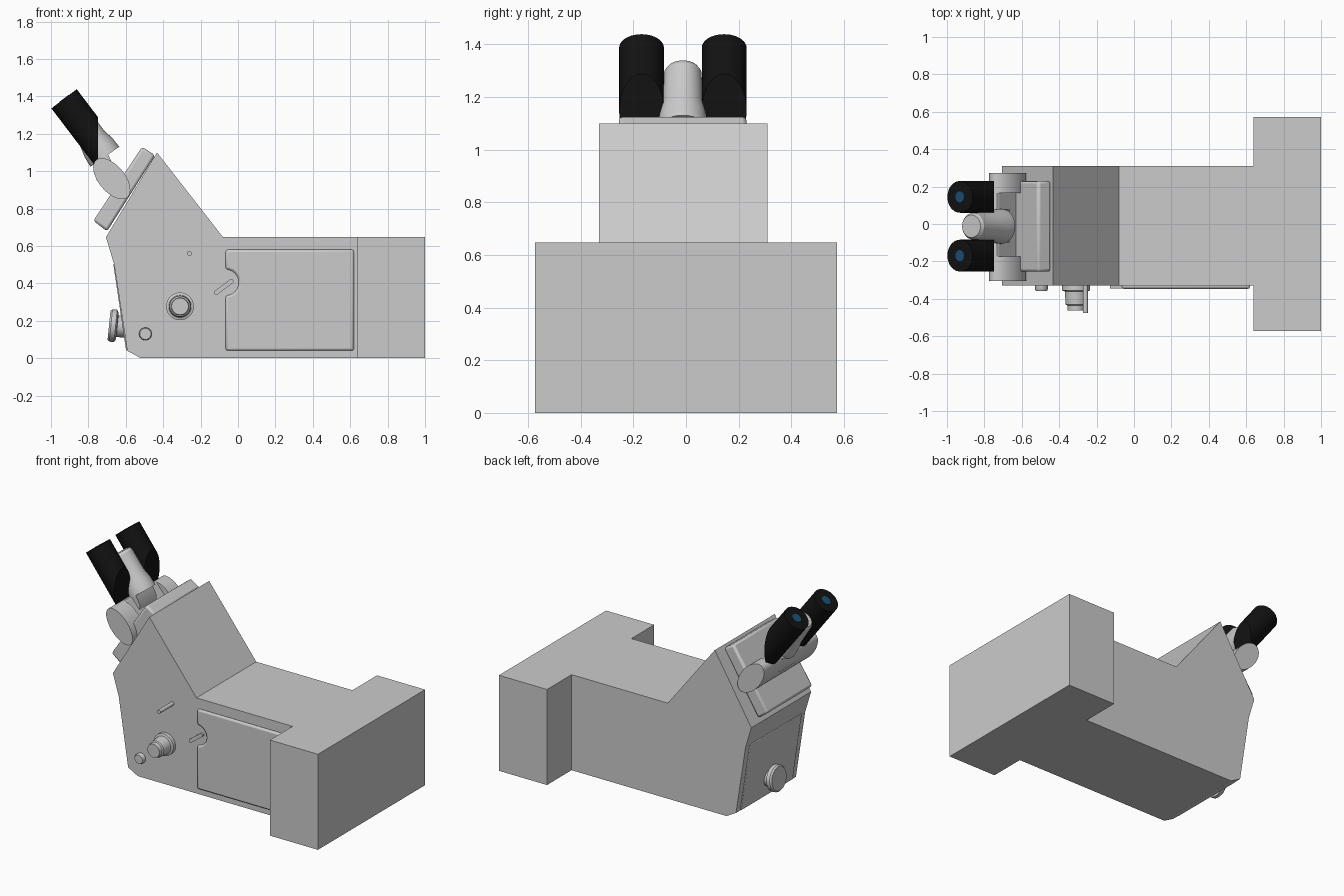
import bpy, bmesh, math
from mathutils import Vector

if "Cube" in bpy.data.objects:
    bpy.data.objects.remove(bpy.data.objects["Cube"])

YC = -0.012  # centre plane of the body


def material(name, col):
    m = bpy.data.materials.new(name)
    m.diffuse_color = (*col, 1)
    m.use_nodes = True
    m.node_tree.nodes["Principled BSDF"].inputs["Base Color"].default_value = m.diffuse_color
    return m


BLACK = material("black_rubber", (0.006, 0.006, 0.006))
BLUE = material("blue_lens", (0.01, 0.08, 0.18))


def finish(name, bm, mat=None, bevel=0, smooth=True):
    bmesh.ops.recalc_face_normals(bm, faces=bm.faces)
    me = bpy.data.meshes.new(name)
    bm.to_mesh(me)
    bm.free()
    ob = bpy.data.objects.new(name, me)
    bpy.context.collection.objects.link(ob)
    if mat:
        me.materials.append(mat)
    if bevel:
        b = ob.modifiers.new("bevel", 'BEVEL')
        b.width, b.segments = bevel, 2
        b.limit_method, b.angle_limit = 'ANGLE', math.radians(40)
    if smooth:
        bpy.ops.object.select_all(action='DESELECT')
        ob.select_set(True)
        bpy.context.view_layer.objects.active = ob
        bpy.ops.object.shade_smooth_by_angle(angle=math.radians(30))
    return ob


def prism(name, pts, y0, y1, bevel=0, smooth=True):
    """Extrude an x-z profile from y0 to y1."""
    bm = bmesh.new()
    f = bm.faces.new([bm.verts.new((x, y0, z)) for x, z in pts])
    ext = bmesh.ops.extrude_face_region(bm, geom=[f])["geom"]
    bmesh.ops.translate(bm, vec=(0, y1 - y0, 0),
                        verts=[v for v in ext if isinstance(v, bmesh.types.BMVert)])
    return finish(name, bm, None, bevel, smooth)


def lathe(name, base, axis, prof, mat=None, cut_x=None, n=40):
    """Capped turned part: prof lists (distance along axis, radius)."""
    rot = Vector((0, 0, 1)).rotation_difference(Vector(axis).normalized())
    bm = bmesh.new()
    rings = []
    for t, r in prof:
        rings.append([bm.verts.new(Vector(base) + rot @ Vector(
            (r * math.cos(2 * math.pi * i / n), r * math.sin(2 * math.pi * i / n), t)))
            for i in range(n)])
    for a, b in zip(rings, rings[1:]):
        for i in range(n):
            j = (i + 1) % n
            bm.faces.new((a[i], a[j], b[j], b[i]))
    bm.faces.new(rings[0])
    bm.faces.new(rings[-1])
    if cut_x is not None:
        cut = bmesh.ops.bisect_plane(bm, geom=bm.verts[:] + bm.edges[:] + bm.faces[:],
                                     plane_co=(cut_x, 0, 0), plane_no=(1, 0, 0), clear_outer=True)
        edges = [e for e in cut["geom_cut"] if isinstance(e, bmesh.types.BMEdge)]
        bmesh.ops.contextual_create(bm, geom=edges)
    return finish(name, bm, mat)


# main body and wide rear block
prism("body", [(-0.52, 0), (0.64, 0), (0.64, 0.647), (-0.08, 0.647), (-0.433, 1.10),
               (-0.706, 0.647), (-0.662, 0.50), (-0.592, 0.04)], -0.33, 0.31, smooth=False)
prism("rear_block", [(0.64, 0), (1, 0), (1, 0.647), (0.64, 0.647)], -0.573, 0.573, smooth=False)

# side door with a half-round notch
notch = [(-0.066 + 0.07 * math.cos(a), 0.405 + 0.07 * math.sin(a))
         for a in (math.radians(-90 + 15 * i) for i in range(13))]
prism("side_door", [(-0.066, 0.04)] + notch + [(-0.066, 0.58), (0.62, 0.58), (0.62, 0.04)],
      -0.347, -0.32, 0.012)

# slanted lever in the notch
d = Vector((0.8, 0.6))
q = Vector((-0.6, 0.8)) * 0.012
a, b = Vector((-0.12, 0.348)), Vector((-0.032, 0.414))
prism("notch_lever", [a - q, b - q, b + d * 0.008, b + q, a + q, a - d * 0.008], -0.345, -0.325)

# side controls
lathe("focus_knob", (-0.31, -0.32, 0.277), (0, -1, 0),
      [(0, 0.074), (0.035, 0.074), (0.04, 0.06), (0.11, 0.055), (0.115, 0.047), (0.142, 0.045)])
lathe("side_pin", (-0.26, -0.32, 0.56), (0, -1, 0), [(0, 0.013), (0.155, 0.013)], n=20)
lathe("small_knob", (-0.495, -0.32, 0.13), (0, -1, 0), [(0, 0.034), (0.03, 0.034), (0.037, 0.03)])

# sloping end panel and its knob
prism("end_panel", [(-0.667, 0.505), (-0.598, 0.04), (-0.58, 0.04), (-0.648, 0.505)],
      -0.29, 0.265, 0.006)
lathe("end_knob", (-0.60, YC, 0.167), (-0.988, 0, 0.10),
      [(0, 0.058), (0.045, 0.058), (0.047, 0.075), (0.055, 0.087), (0.08, 0.087), (0.09, 0.078)])

# eyepiece mounting plate on the upper slope
prism("mounting_plate", [(-0.773, 0.735), (-0.70, 0.678), (-0.443, 1.085), (-0.513, 1.13)],
      -0.255, 0.23, 0.014)

# oval hinge barrel with a block in the middle
u, w = Vector((0.64, -0.77)), Vector((0.77, 0.64))
oval = [Vector((-0.675, 0.96)) + u * 0.13 * math.cos(t) + w * 0.07 * math.sin(t)
        for t in (2 * math.pi * i / 48 for i in range(48))]
for side, y0, y1 in (("left", 0.165, 0.272), ("right", -0.305, -0.175)):
    prism("hinge_end_" + side, oval, y0, y1)
lower = [p if (p - Vector((-0.675, 0.96))).dot(w) < 0.03
         else p - w * ((p - Vector((-0.675, 0.96))).dot(w) - 0.03) for p in oval]
prism("hinge_middle", lower, -0.175, 0.165)
prism("hinge_neck", [(-0.775, 1.045), (-0.70, 1.10), (-0.665, 1.03), (-0.67, 0.93), (-0.755, 0.95)],
      -0.10, 0.08)

# central tube
lathe("centre_tube", (-0.712, YC, 1.077), (-0.158, 0, 0.228),
      [(0, 0.094), (0.06, 0.09), (0.115, 0.077), (0.26, 0.071), (0.277, 0.06)])

# pair of black eyepieces, cut upright at the back, with blue lenses
axis = Vector((-0.605, 0, 0.796)).normalized()
for side, s in (("left", 1), ("right", -1)):
    top = Vector((-0.93, YC + s * 0.157, 1.387))
    lathe("eyepiece_" + side, top - axis * 0.6, axis, [(0, 0.085), (0.6, 0.085)], BLACK, -0.748)
    lathe("lens_" + side, top - axis * 0.01, axis, [(0, 0.03), (0.012, 0.03)], BLUE, n=24)
